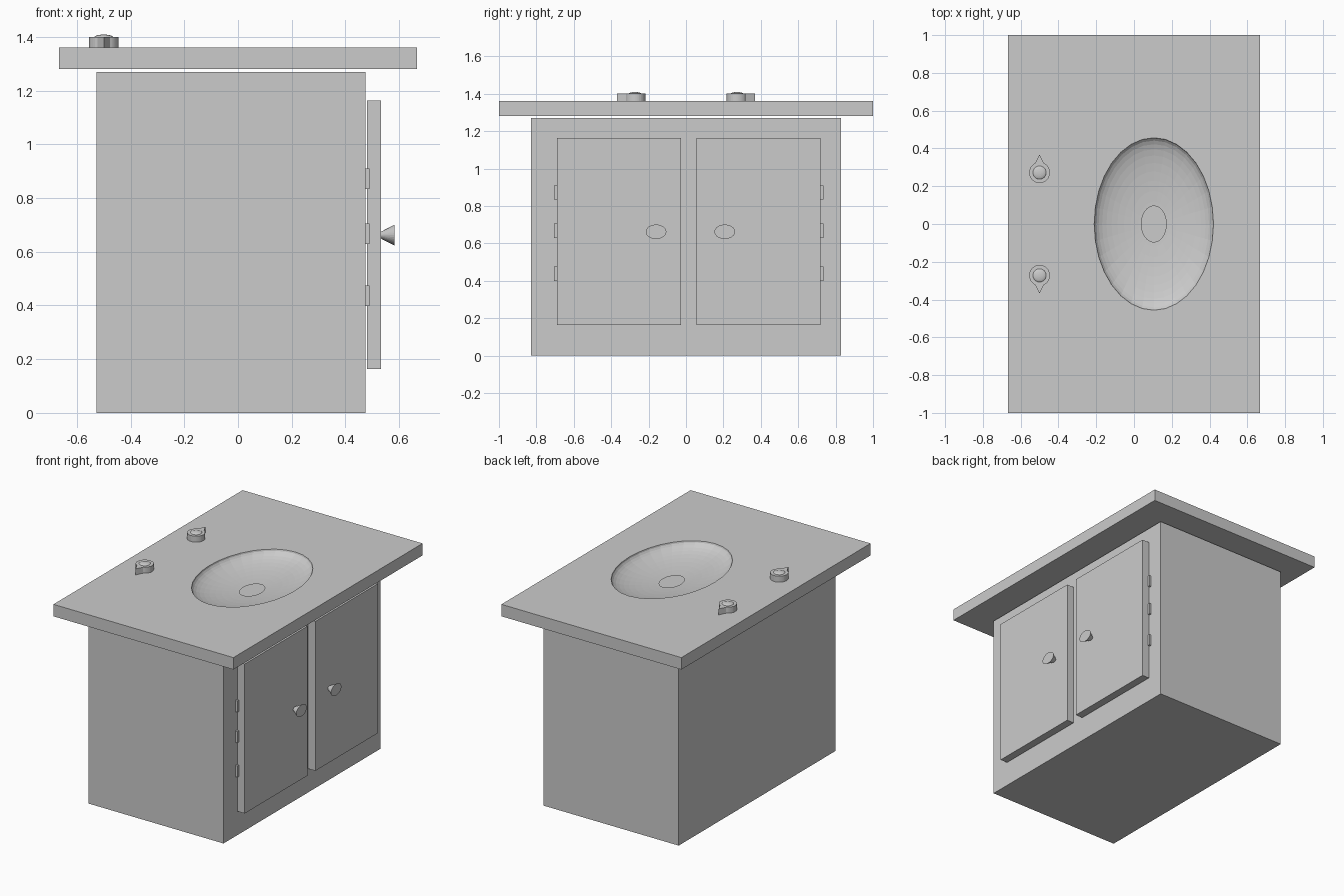
import bpy, bmesh, math
from mathutils import Matrix, Vector

if "Cube" in bpy.data.objects:
    bpy.data.objects.remove(bpy.data.objects["Cube"])

grey = bpy.data.materials.new("plain_grey")
grey.diffuse_color = (0.6, 0.6, 0.6, 1)
grey.use_nodes = True
grey.node_tree.nodes["Principled BSDF"].inputs["Base Color"].default_value = grey.diffuse_color


def finish(name, bm):
    bmesh.ops.recalc_face_normals(bm, faces=bm.faces)
    me = bpy.data.meshes.new(name)
    bm.to_mesh(me)
    bm.free()
    me.materials.append(grey)
    ob = bpy.data.objects.new(name, me)
    bpy.context.scene.collection.objects.link(ob)
    return ob


def box(name, x0, x1, y0, y1, z0, z1):
    bm = bmesh.new()
    m = Matrix.Translation(((x0 + x1) / 2, (y0 + y1) / 2, (z0 + z1) / 2)) @ \
        Matrix.Diagonal((x1 - x0, y1 - y0, z1 - z0, 1))
    bmesh.ops.create_cube(bm, size=1, matrix=m)
    return finish(name, bm)


# cabinet body and countertop slab
box("cabinet", -0.527, 0.474, -0.83, 0.83, 0, 1.27)
top = box("countertop", -0.666, 0.666, -1, 1, 1.28, 1.36)

# oval basin carved out of the countertop, just breaking through as a drain
bm = bmesh.new()
bmesh.ops.create_uvsphere(
    bm, u_segments=32, v_segments=24, radius=1,
    matrix=Matrix.Translation((0.105, 0, 1.361)) @ Matrix.Diagonal((0.316, 0.457, 0.083, 1)))
cutter = finish("basin_cutter", bm)
cutter.hide_render = True
mod = top.modifiers.new("basin", 'BOOLEAN')
mod.operation = 'DIFFERENCE'
mod.solver = 'EXACT'
mod.object = cutter
bpy.context.view_layer.objects.active = top
bpy.ops.object.modifier_apply(modifier=mod.name)
bpy.data.objects.remove(cutter)

# doors with hinges on the outer edge and flared oval pulls
for side, y0, y1, hinge_y, pull_y in (("left", -0.69, -0.028, -0.697, -0.16),
                                      ("right", 0.057, 0.72, 0.727, 0.207)):
    box(side + "_door", 0.48, 0.533, y0, y1, 0.163, 1.163)
    for i, z in enumerate((0.437, 0.667, 0.872)):
        box(f"{side}_hinge_{i}", 0.472, 0.489, hinge_y - 0.009, hinge_y + 0.009,
            z - 0.038, z + 0.038)
    bm = bmesh.new()
    m = Matrix.Translation((0.557, pull_y, 0.662)) @ Matrix.Diagonal((1, 1, 0.7, 1)) @ \
        Matrix.Rotation(math.pi / 2, 4, 'Y')
    bmesh.ops.create_cone(bm, cap_ends=True, segments=32, radius1=0.018, radius2=0.055,
                          depth=0.05, matrix=m)
    finish(side + "_door_pull", bm)

# teardrop tap handles with a low domed cap
for side, s in (("left", -1), ("right", 1)):
    cx, cy, r, n = -0.5, 0.272 * s, 0.055, 28
    pts = [(cx, cy + s * 0.096)]
    for i in range(n + 1):
        a = math.radians(25 + 310 * i / n)
        pts.append((cx + r * math.sin(a), cy + s * r * math.cos(a)))
    bm = bmesh.new()
    f = bm.faces.new([bm.verts.new((x, y, 1.36)) for x, y in pts])
    ext = bmesh.ops.extrude_face_region(bm, geom=[f])
    bmesh.ops.translate(bm, vec=Vector((0, 0, 0.04)),
                        verts=[v for v in ext["geom"] if isinstance(v, bmesh.types.BMVert)])
    finish(side + "_tap_handle", bm)
    bm = bmesh.new()
    bmesh.ops.create_uvsphere(
        bm, u_segments=24, v_segments=12, radius=1,
        matrix=Matrix.Translation((cx, cy, 1.398)) @ Matrix.Diagonal((0.036, 0.036, 0.011, 1)))
    finish(side + "_tap_cap", bm)
